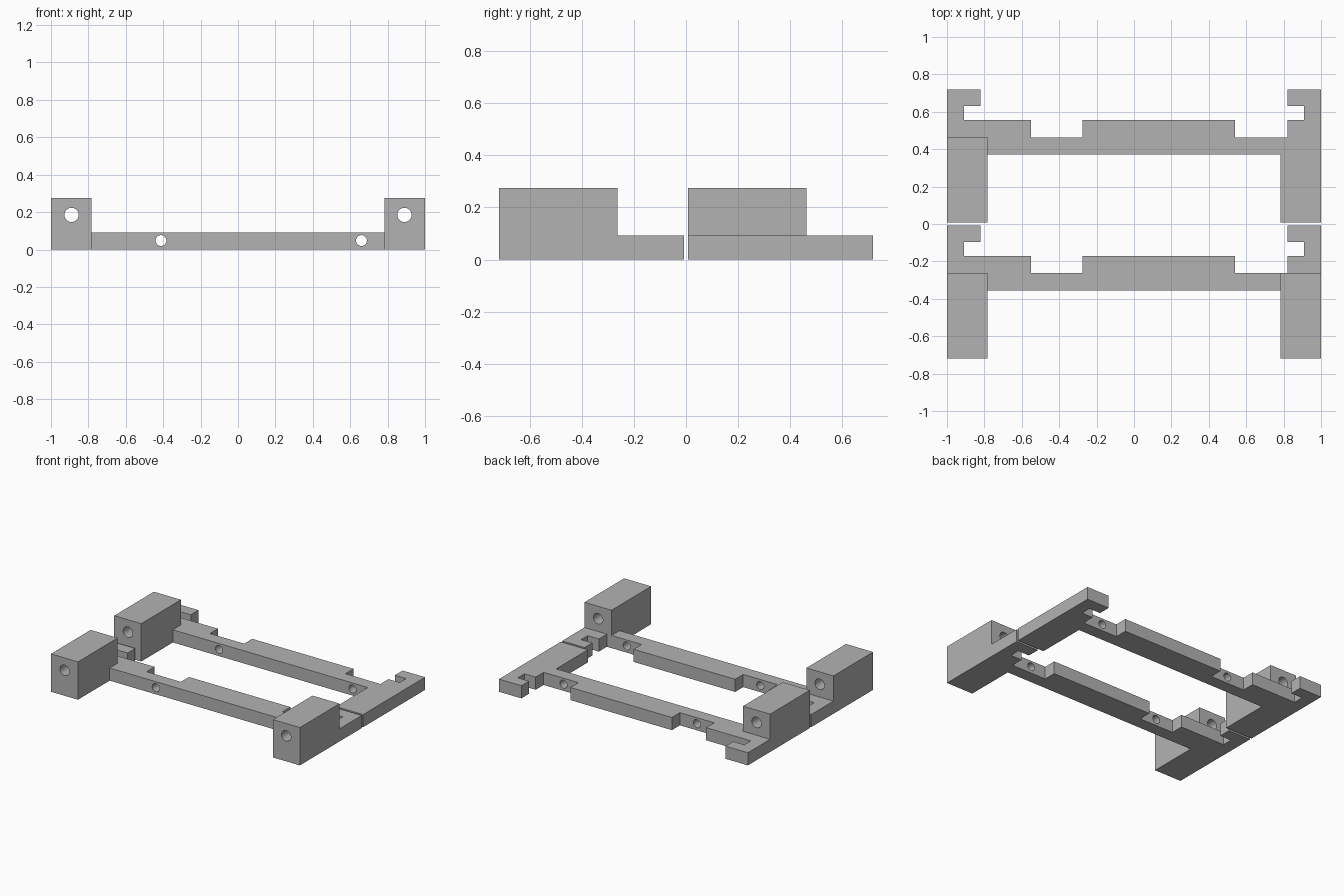
import bpy
import bmesh
from math import pi
from mathutils import Matrix

cube = bpy.data.objects.get("Cube")
if cube:
    bpy.data.objects.remove(cube, do_unlink=True)

grey = bpy.data.materials.new("light grey")
grey.use_nodes = True
grey.diffuse_color = (0.45, 0.45, 0.45, 1)
grey.node_tree.nodes["Principled BSDF"].inputs["Base Color"].default_value = grey.diffuse_color

BASE, TALL = 0.092, 0.275          # plate and block heights
INNER, HOOK, NECK = 0.783, 0.82, 0.91
ARM, BAR, NOTCH, REAR, SLOT, TIP = 0, 0.363, 0.455, 0.547, 0.622, 0.71


def make_object(name, bm):
    bmesh.ops.recalc_face_normals(bm, faces=bm.faces)
    mesh = bpy.data.meshes.new(name)
    bm.to_mesh(mesh)
    bm.free()
    obj = bpy.data.objects.new(name, mesh)
    bpy.context.collection.objects.link(obj)
    mesh.materials.append(grey)
    return obj


def prism(name, outline, z0, z1, y):
    bm = bmesh.new()
    face = bm.faces.new([bm.verts.new((px, py + y, z0)) for px, py in outline])
    top = bmesh.ops.extrude_face_region(bm, geom=[face])["geom"]
    bmesh.ops.translate(bm, vec=(0, 0, z1 - z0),
                        verts=[v for v in top if isinstance(v, bmesh.types.BMVert)])
    return make_object(name, bm)


def bore(x, z, radius, y):
    """Cylinder along y used to cut a screw hole."""
    bm = bmesh.new()
    bmesh.ops.create_cone(bm, cap_ends=True, segments=32, radius1=radius, radius2=radius, depth=1,
                          matrix=Matrix.Translation((x, y + 0.3, z)) @ Matrix.Rotation(pi / 2, 4, "X"))
    return make_object("hole_cutter", bm)


def combine(target, other, operation):
    mod = target.modifiers.new(operation.lower(), "BOOLEAN")
    mod.operation, mod.solver, mod.object = operation, "EXACT", other
    bpy.context.view_layer.objects.active = target
    bpy.ops.object.modifier_apply(modifier=mod.name)
    bpy.data.objects.remove(other, do_unlink=True)


# Plan of one frame: two arms, a notched crossbar and two hooks
plan = [(-1, ARM), (-INNER, ARM), (-INNER, BAR), (INNER, BAR), (INNER, ARM), (1, ARM),
        (1, TIP), (HOOK, TIP), (HOOK, SLOT), (NECK, SLOT), (NECK, REAR), (HOOK, REAR),
        (HOOK, NOTCH), (0.54, NOTCH), (0.54, REAR), (-0.275, REAR), (-0.275, NOTCH),
        (-0.55, NOTCH), (-0.55, REAR), (-NECK, REAR), (-NECK, SLOT), (-HOOK, SLOT),
        (-HOOK, TIP), (-1, TIP)]


def bracket(name, y, block_sides):
    frame = prism(name, plan, 0, BASE, y)
    # Tall end blocks standing on the arms
    for s in block_sides:
        outline = [(s, ARM), (s * INNER, ARM), (s * INNER, NOTCH), (s, NOTCH)]
        combine(frame, prism("end_block", outline, BASE, TALL, y), "UNION")
    # Screw holes through the blocks and the crossbar
    for s in block_sides:
        combine(frame, bore(s * 0.89, 0.185, 0.038, y), "DIFFERENCE")
    for x in (-0.412, 0.66):
        combine(frame, bore(x, 0.048, 0.029, y), "DIFFERENCE")
    bpy.ops.object.select_all(action="DESELECT")
    frame.select_set(True)
    bpy.context.view_layer.objects.active = frame
    bpy.ops.object.shade_smooth_by_angle()


bracket("front_bracket", -0.718, (-1, 1))
bracket("back_bracket", 0.008, (-1,))
